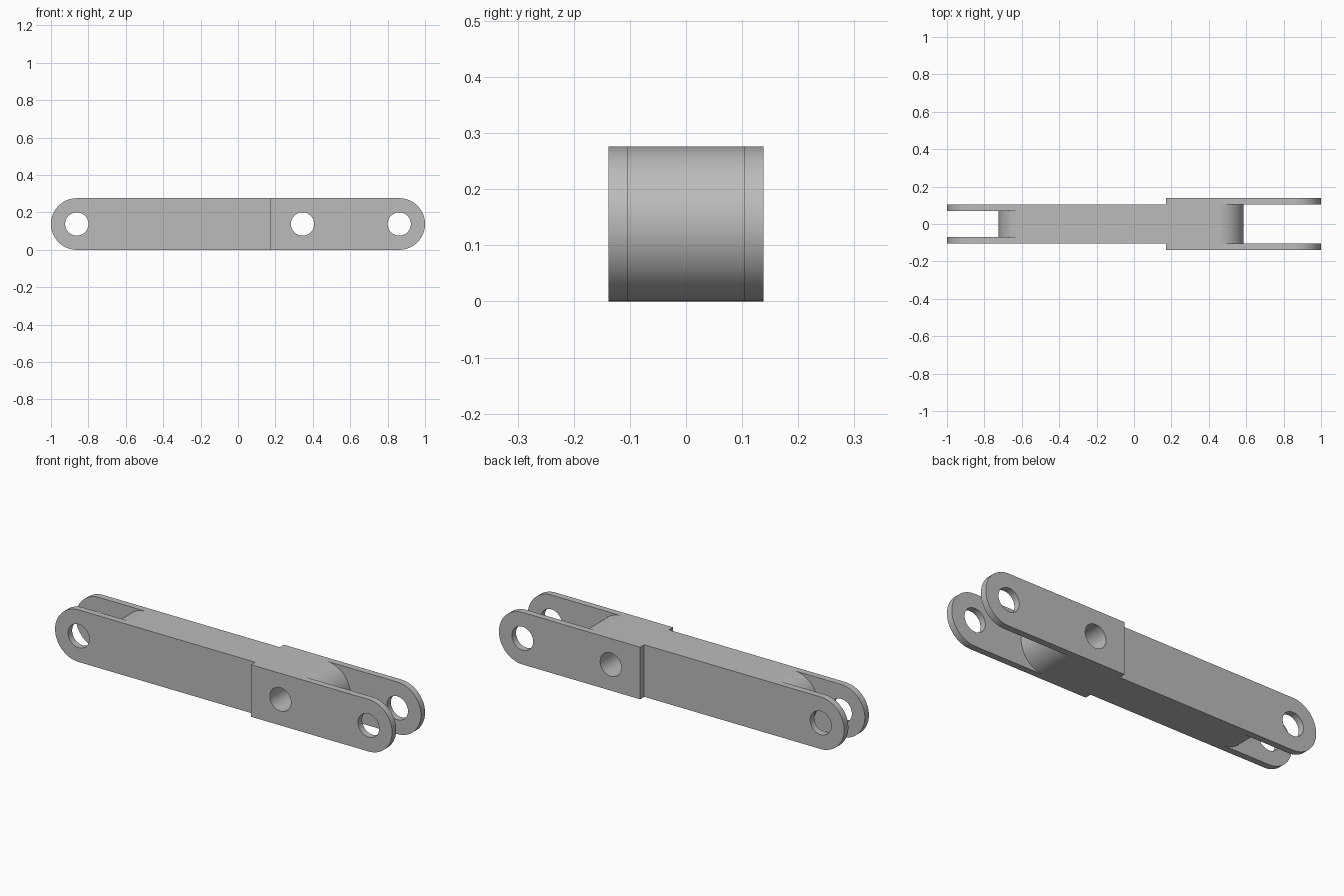
import bpy
import math

cube = bpy.data.objects.get("Cube")
if cube:
    bpy.data.objects.remove(cube, do_unlink=True)

U = 1 / 29        # one plate thickness
R = 4             # half height of the link, in plate thicknesses
HOLE = 1.8        # pin hole radius

grey = bpy.data.materials.new("plain grey")
grey.use_nodes = True
colour = (0.5, 0.5, 0.5, 1)
grey.diffuse_color = colour
grey.node_tree.nodes["Principled BSDF"].inputs["Base Color"].default_value = colour


def arc(cx, radius, start, end, steps):
    """Points of an arc in the x-z plane, around the link's mid height."""
    angles = [math.radians(start + (end - start) * i / steps) for i in range(steps + 1)]
    return [(cx + radius * math.cos(a), R + radius * math.sin(a)) for a in angles]


def extrude(name, profile, y0, y1):
    """Solid made by extruding a counter-clockwise x-z profile along y."""
    n = len(profile)
    verts = [(x * U, y * U, z * U) for y in (y0, y1) for x, z in profile]
    faces = [tuple(range(n)), tuple(reversed(range(n, 2 * n)))]
    faces += [(i, i + n, (i + 1) % n + n, (i + 1) % n) for i in range(n)]
    mesh = bpy.data.meshes.new(name)
    mesh.from_pydata(verts, [], faces)
    obj = bpy.data.objects.new(name, mesh)
    bpy.context.collection.objects.link(obj)
    return obj


# Rounded bar that everything is cut from
link = extrude("fork_link", arc(25, R, -90, 90, 48) + arc(-25, R, 90, 270, 48), -R, R)
link.data.materials.append(grey)

cutters = []

# Step that narrows the long end on both sides
for y0, y1 in ((-5, -3), (3, 5)):
    cutters.append(extrude("side_step_cutter", [(-32, -1), (5, -1), (5, 9), (-32, 9)], y0, y1))

# Fork slots, each leaving a rounded nose on the core
right_slot = [(32, 9), (13, 9)] + arc(13, R, 90, -90, 48) + [(13, -1), (32, -1)]
left_slot = [(-32, -1), (-17, -1)] + arc(-17, R, 270, 90, 48) + [(-17, 9), (-32, 9)]
cutters.append(extrude("wide_slot_cutter", right_slot, -3, 3))
cutters.append(extrude("narrow_slot_cutter", left_slot, -2, 2))

# Pin holes
for x in (-25, 10, 25):
    cutters.append(extrude("pin_hole_cutter", arc(x, HOLE, 0, 352.5, 47), -6, 6))

for cutter in cutters:
    cutter.hide_render = True
    cut = link.modifiers.new(cutter.name, "BOOLEAN")
    cut.operation = "DIFFERENCE"
    cut.solver = "EXACT"
    cut.object = cutter

# Apply the cuts and discard the cutters
bpy.context.view_layer.update()
result = bpy.data.meshes.new_from_object(link.evaluated_get(bpy.context.evaluated_depsgraph_get()))
link.modifiers.clear()
link.data = result
for cutter in cutters:
    bpy.data.objects.remove(cutter, do_unlink=True)

bpy.ops.object.select_all(action="DESELECT")
link.select_set(True)
bpy.context.view_layer.objects.active = link
bpy.ops.object.shade_smooth_by_angle(angle=math.radians(30))
